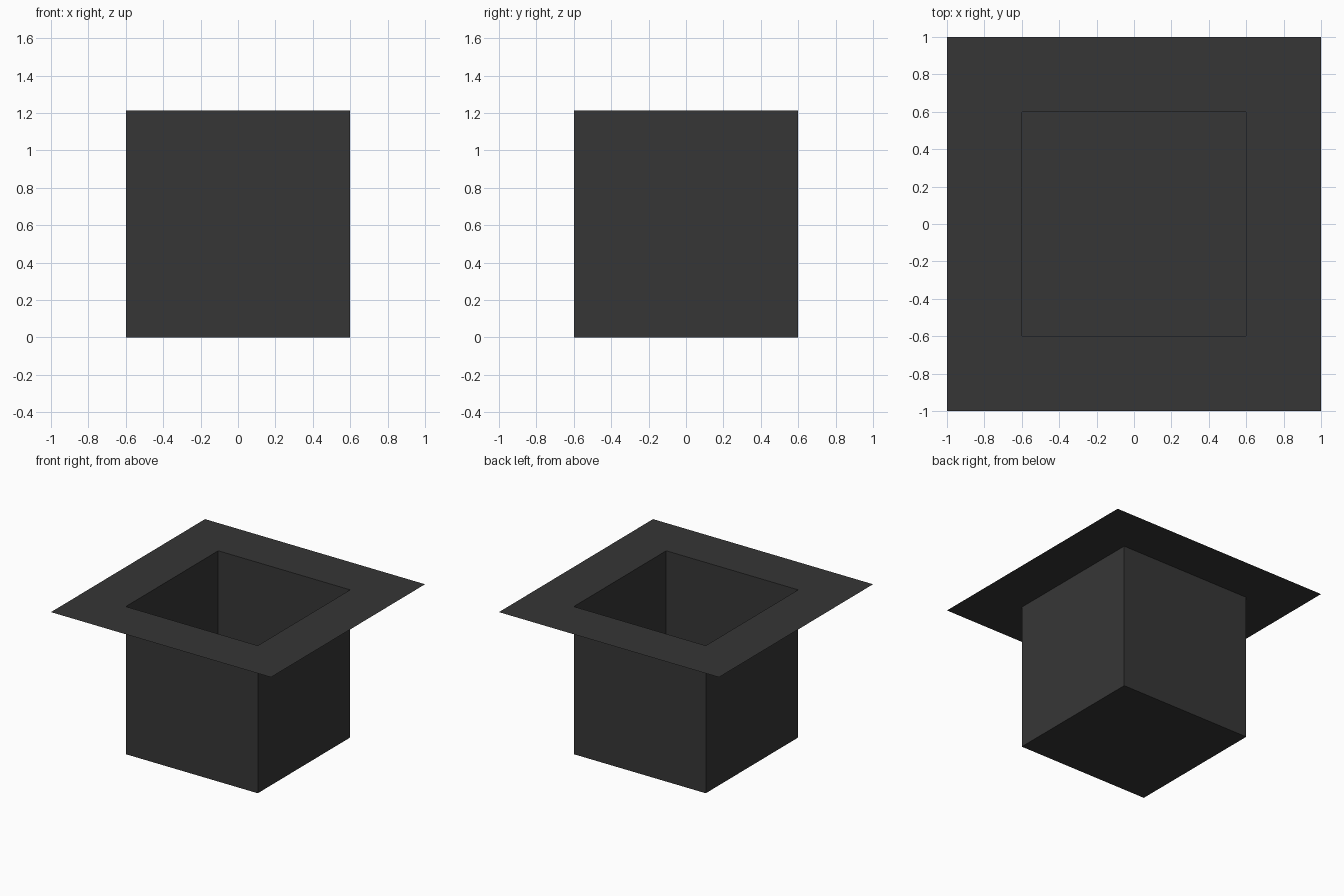
import bpy, bmesh

if "Cube" in bpy.data.objects:
    bpy.data.objects.remove(bpy.data.objects["Cube"])

BOX = 0.6      # half width of the box
BRIM = 1.0     # half width of the brim
TOP = 1.213    # height of the rim

charcoal = bpy.data.materials.new("charcoal")
charcoal.diffuse_color = (0.037, 0.037, 0.037, 1.0)
charcoal.use_nodes = True
charcoal.node_tree.nodes["Principled BSDF"].inputs["Base Color"].default_value = charcoal.diffuse_color


def square(bm, half, z):
    return [bm.verts.new((sx * half, sy * half, z))
            for sx, sy in ((-1, -1), (1, -1), (1, 1), (-1, 1))]


def bridge(bm, a, b):
    for i in range(4):
        j = (i + 1) % 4
        bm.faces.new((a[i], a[j], b[j], b[i]))


def finish(bm, name):
    mesh = bpy.data.meshes.new(name)
    bm.to_mesh(mesh)
    bm.free()
    mesh.materials.append(charcoal)
    obj = bpy.data.objects.new(name, mesh)
    bpy.context.collection.objects.link(obj)


# Open box: floor and four thin walls
bm = bmesh.new()
floor = square(bm, BOX, 0)
rim = square(bm, BOX, TOP)
bm.faces.new(floor[::-1])
bridge(bm, floor, rim)
finish(bm, "open_box")

# Flat square brim around the opening
bm = bmesh.new()
bridge(bm, square(bm, BRIM, TOP), square(bm, BOX, TOP))
finish(bm, "flat_brim")
